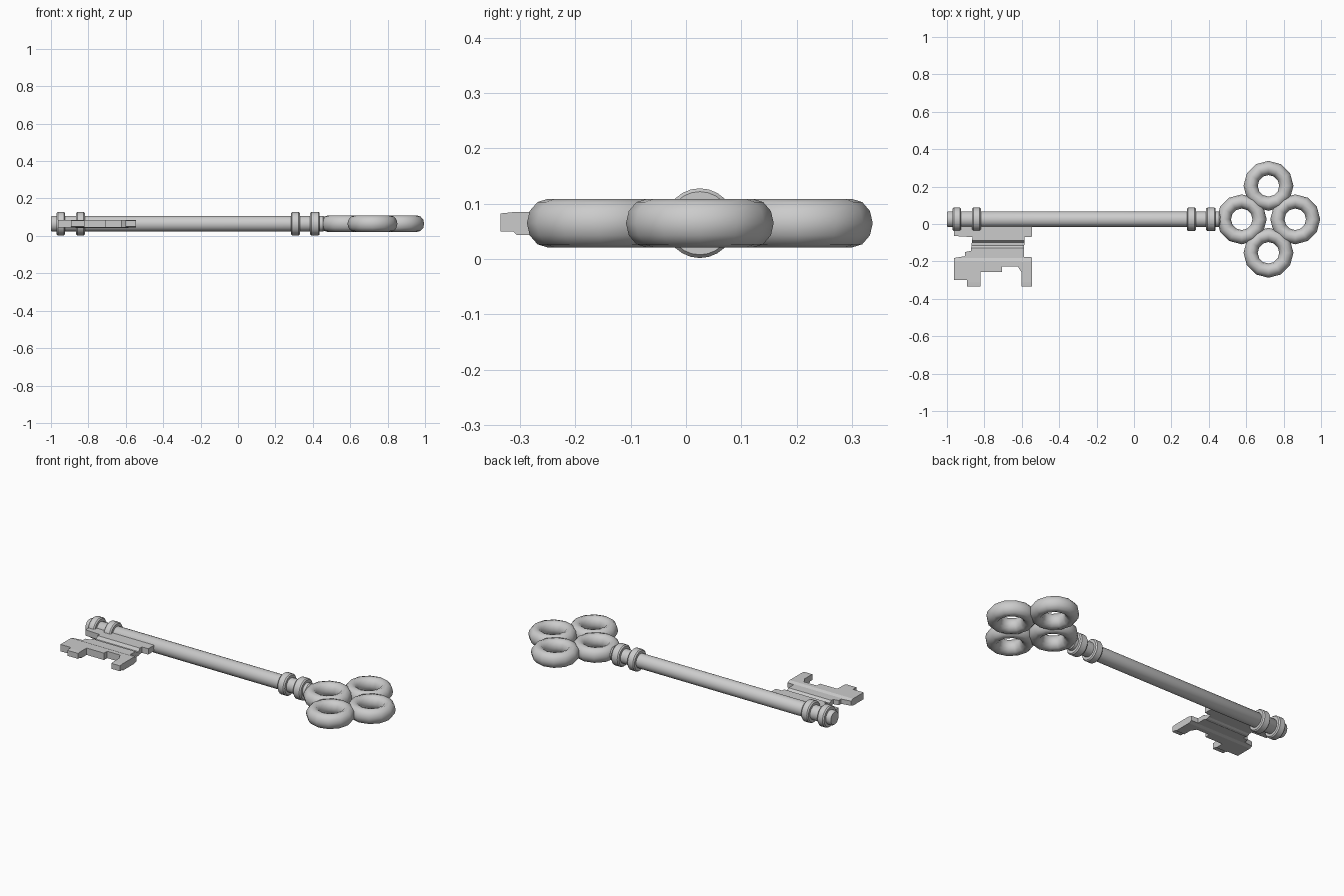
import bpy, bmesh, math

if "Cube" in bpy.data.objects:
    bpy.data.objects.remove(bpy.data.objects["Cube"])

CY, CZ = 0.025, 0.065     # shaft axis


def finish(bm, name, angle=40):
    bmesh.ops.recalc_face_normals(bm, faces=bm.faces)
    me = bpy.data.meshes.new(name)
    bm.to_mesh(me)
    bm.free()
    ob = bpy.data.objects.new(name, me)
    bpy.context.collection.objects.link(ob)
    bpy.ops.object.select_all(action='DESELECT')
    ob.select_set(True)
    bpy.context.view_layer.objects.active = ob
    bpy.ops.object.shade_smooth_by_angle(angle=math.radians(angle))
    return ob


def lathe_x(name, profile, n=24):
    """Revolve (x, radius) points round the shaft axis and cap both ends."""
    bm = bmesh.new()
    rings = [[bm.verts.new((x, CY + r * math.cos(2 * math.pi * i / n),
                            CZ + r * math.sin(2 * math.pi * i / n)))
              for i in range(n)] for x, r in profile]
    for a, b in zip(rings, rings[1:]):
        for i in range(n):
            j = (i + 1) % n
            bm.faces.new((a[i], a[j], b[j], b[i]))
    bm.faces.new(rings[0])
    bm.faces.new(rings[-1])
    return finish(bm, name)


def ring(name, x, y, major=0.0955, minor=0.038, tall=0.044, n=12, m=12):
    bm = bmesh.new()
    vs = []
    for i in range(n):
        a = 2 * math.pi * i / n
        for k in range(m):
            b = 2 * math.pi * k / m
            r = major + minor * math.cos(b)
            vs.append(bm.verts.new((x + r * math.cos(a), y + r * math.sin(a),
                                    CZ + tall * math.sin(b))))
    for i in range(n):
        for k in range(m):
            i2, k2 = (i + 1) % n, (k + 1) % m
            bm.faces.new((vs[i * m + k], vs[i2 * m + k],
                          vs[i2 * m + k2], vs[i * m + k2]))
    return finish(bm, name, 60)


# Shaft with slightly chamfered tip
lathe_x("shaft", [(-1.0, 0.037), (-0.994, 0.042), (0.455, 0.042), (0.462, 0.036)])

# Collars near both ends
for i, (x0, x1) in enumerate([(-0.97, -0.924), (-0.866, -0.818),
                              (0.283, 0.331), (0.386, 0.437)]):
    lathe_x(f"collar_{i + 1}", [(x0, 0.04), (x0, 0.057), (x0 + 0.007, 0.063),
                                (x1 - 0.007, 0.063), (x1, 0.057), (x1, 0.04)])

# Four-ring handle
for i, (dx, dy) in enumerate([(0.143, 0), (0, 0.179), (-0.143, 0), (0, -0.179)]):
    ring(f"handle_ring_{i + 1}", 0.719 + dx, CY + dy)

# Key bit: toothed outline, then a folded cross-section along y
outline = [(-.963, .0), (-.545, .0), (-.545, -.068), (-.586, -.070),
           (-.588, -.176), (-.545, -.178), (-.545, -.335), (-.602, -.335),
           (-.602, -.258), (-.622, -.226), (-.706, -.226), (-.706, -.256),
           (-.820, -.256), (-.822, -.335), (-.893, -.335), (-.893, -.299),
           (-.963, -.299), (-.963, -.182), (-.904, -.172), (-.904, -.150),
           (-.872, -.144), (-.864, -.070), (-.963, -.064)]
# y, bottom z, top z
section = [(-.34, .050, .082), (-.312, .050, .085), (-.306, .044, .085),
           (-.200, .044, .085), (-.182, .050, .078), (-.128, .050, .078),
           (-.115, .043, .066), (-.100, .043, .066), (-.088, .048, .083),
           (.01, .048, .083)]


def level(y, col):
    for a, b in zip(section, section[1:]):
        if y <= b[0]:
            t = (y - a[0]) / (b[0] - a[0])
            return a[col] + t * (b[col] - a[col])
    return section[-1][col]


bm = bmesh.new()
bm.faces.new([bm.verts.new((x, y, 0)) for x, y in outline])
bmesh.ops.triangulate(bm, faces=bm.faces[:])
for y, _, _ in section[1:-1]:
    bmesh.ops.bisect_plane(bm, geom=bm.verts[:] + bm.edges[:] + bm.faces[:],
                           plane_co=(0, y, 0), plane_no=(0, 1, 0), dist=1e-6)
lower = bm.verts[:]
res = bmesh.ops.extrude_face_region(bm, geom=bm.faces[:], use_keep_orig=True)
upper = [g for g in res["geom"] if isinstance(g, bmesh.types.BMVert)]
for v in lower:
    v.co.z = level(v.co.y, 1)
for v in upper:
    v.co.z = level(v.co.y, 2)
finish(bm, "key_bit", 15)
